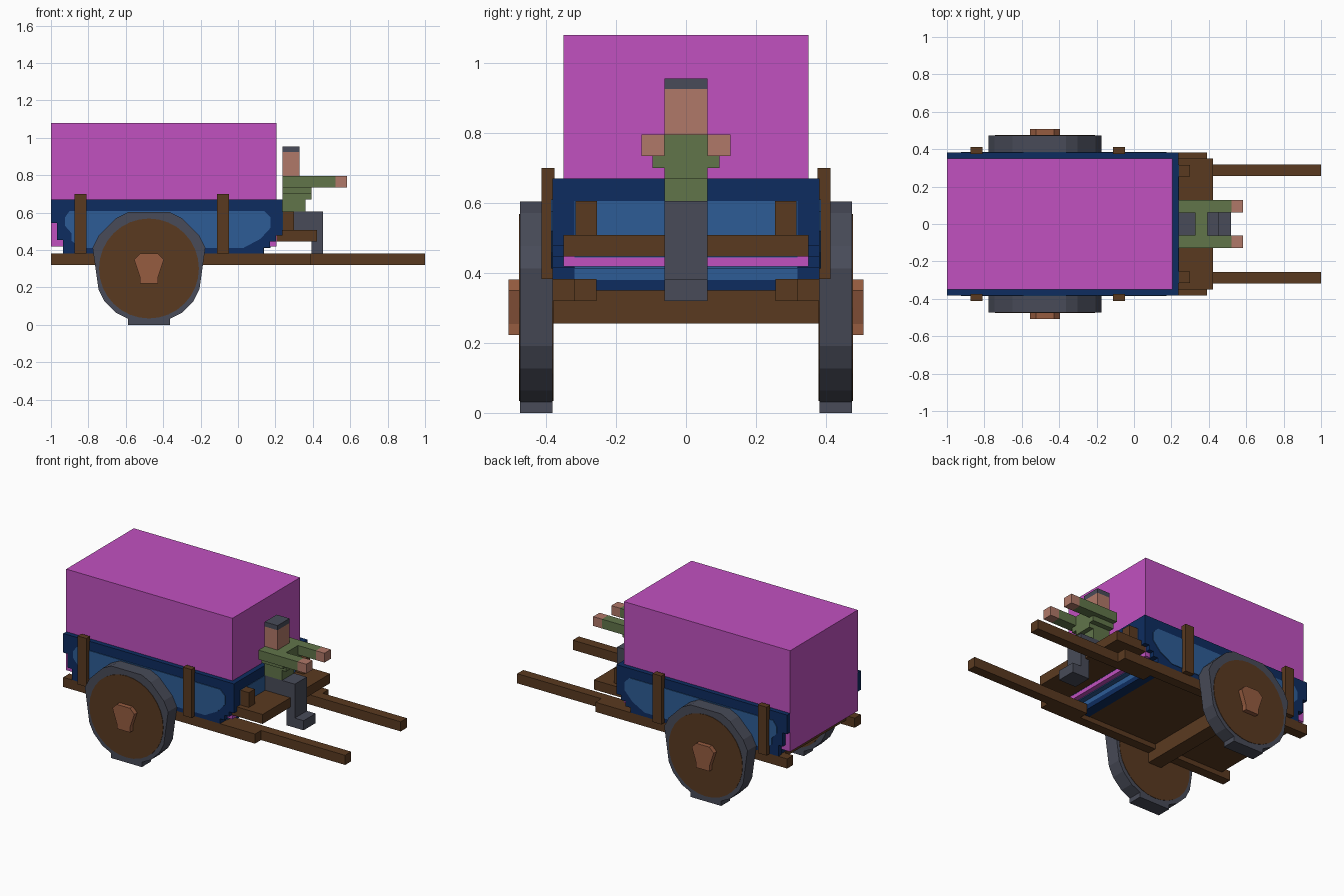
import bpy, bmesh, math

cube = bpy.data.objects.get("Cube")
if cube:
    bpy.data.objects.remove(cube, do_unlink=True)

U = 2 / 63  # grid step shared by the blocky parts


def material(name, r, g, b):
    """Flat colour given as 0-255 screen values, stored linear."""
    def lin(c):
        c /= 255
        return c / 12.92 if c <= 0.04045 else ((c + 0.055) / 1.055) ** 2.4
    col = (lin(r), lin(g), lin(b), 1)
    m = bpy.data.materials.new(name)
    m.use_nodes = True
    m.diffuse_color = col
    m.node_tree.nodes["Principled BSDF"].inputs["Base Color"].default_value = col
    return m


MAGENTA = material("magenta", 193, 81, 192)
BROWN = material("wood brown", 90, 58, 32)
GREY = material("slate grey", 72, 75, 88)
COPPER = material("hub copper", 150, 92, 64)
NAVY = material("navy blue", 13, 44, 96)
BLUE = material("light blue", 45, 92, 150)
GREEN = material("coat green", 97, 117, 74)
SKIN = material("skin", 176, 120, 104)


def finish(name, bm, mat):
    bmesh.ops.recalc_face_normals(bm, faces=bm.faces)
    me = bpy.data.meshes.new(name)
    bm.to_mesh(me)
    bm.free()
    me.materials.append(mat)
    ob = bpy.data.objects.new(name, me)
    bpy.context.collection.objects.link(ob)
    return ob


def mirror_y(ob):
    ob.modifiers.new("Mirror", "MIRROR").use_axis = (False, True, False)
    return ob


def box(name, mat, x, y, z, mirror=False):
    """Box from (low, high) ranges on each axis."""
    bm = bmesh.new()
    bmesh.ops.create_cube(bm, size=1)
    for v in bm.verts:
        v.co = [r[0] + (c + 0.5) * (r[1] - r[0]) for c, r in zip(v.co, (x, y, z))]
    ob = finish(name, bm, mat)
    return mirror_y(ob) if mirror else ob


def slab(name, mat, pts, y0, y1, mirror=True):
    """Side outline (x, z) extruded across y."""
    bm = bmesh.new()
    face = bm.faces.new([bm.verts.new((x, y0, z)) for x, z in pts])
    ext = bmesh.ops.extrude_face_region(bm, geom=[face])
    moved = [e for e in ext["geom"] if isinstance(e, bmesh.types.BMVert)]
    bmesh.ops.translate(bm, verts=moved, vec=(0, y1 - y0, 0))
    ob = finish(name, bm, mat)
    return mirror_y(ob) if mirror else ob


def stepped_disc(cx, cz, half_widths):
    """Blocky circle outline; half_widths go from the middle row to the top row."""
    right = []
    n = len(half_widths) - 1
    for k in range(-n, n + 1):
        w = (half_widths[abs(k)] + 0.5) * U
        for z in (k - 0.5, k + 0.5):
            if len(right) > 1 and abs(right[-1][0] - w) < 1e-6:
                right[-1] = (w, z * U)      # merge straight runs
            else:
                right.append((w, z * U))
    left = [(-x, z) for x, z in reversed(right)]
    return [(cx + x, cz + z) for x, z in right + left]


# Cargo
box("cargo_box", MAGENTA, (-1, 0.205), (-0.35, 0.35), (0.418, 1.08))

# Cart body: stepped side walls, core, painted panels
side = [(-1, 0.67), (-1, 0.545), (-0.968, 0.545), (-0.968, 0.455), (-0.936, 0.455),
        (-0.936, 0.383), (0.137, 0.383), (0.137, 0.415), (0.17, 0.415), (0.17, 0.447),
        (0.203, 0.447), (0.203, 0.478), (0.237, 0.478), (0.237, 0.67)]
slab("side_wall", NAVY, side, 0.349, 0.381)
core = [(-0.93, 0.66), (-0.93, 0.383)] + side[6:13] + [(0.237, 0.67), (0.18, 0.67)]
slab("body_core", NAVY, core, -0.349, 0.349, mirror=False)
panel = [(-0.925, 0.575), (-0.9, 0.61), (0.14, 0.61), (0.175, 0.575), (0.175, 0.52),
         (0.12, 0.46), (0.03, 0.412), (-0.84, 0.412), (-0.89, 0.45), (-0.89, 0.49),
         (-0.925, 0.53)]
slab("side_panel", BLUE, panel, 0.38, 0.385)
steps = [(0.137, 0.383, 0.415), (0.17, 0.415, 0.447), (0.203, 0.447, 0.478), (0.237, 0.478, 0.605)]
for i, (x, z0, z1) in enumerate(steps):
    box(f"front_panel_{i + 1}", BLUE, (x - U, x + 0.003), (-0.318, 0.318), (z0 - 0.003, z1))

# Chassis
box("floor", BROWN, (-0.936, 0.075), (-0.32, 0.32), (0.352, 0.382))
box("front_sill", NAVY, (0.075, 0.14), (-0.32, 0.32), (0.35, 0.383))
box("side_rail", BROWN, (-1, 0.39), (0.318, 0.381), (0.32, 0.383), mirror=True)
box("pull_shaft", BROWN, (0.142, 1), (0.256, 0.319), (0.32, 0.383), mirror=True)
box("axle", BROWN, (-0.524, -0.429), (-0.382, 0.382), (0.255, 0.352))
for name, x in (("rear_post", -0.873), ("front_post", -0.111)):
    box(name, BROWN, (x, x + 2 * U), (0.375, 0.413), (0.383, 0.7), mirror=True)

# Wheels
CX, CZ = -0.476, 9.5 * U
slab("wheel_tyre", GREY, stepped_disc(CX, CZ, [9, 9, 9, 9, 8, 8, 7, 6, 5, 3]), 0.381, 0.474)
rim = [(CX + 0.267 * math.cos(a * math.tau / 32), CZ + 0.267 * math.sin(a * math.tau / 32))
       for a in range(32)]
slab("wheel_disc", BROWN, rim, 0.379, 0.477)
slab("wheel_hub", COPPER, stepped_disc(CX, CZ, [2, 2, 1]), 0.474, 0.507)

# Driver's bench
box("bench_board", BROWN, (0.2, 0.423), (-0.35, 0.35), (0.446, 0.508))
box("bench_block", BROWN, (0.236, 0.3), (0.254, 0.316), (0.447, 0.605), mirror=True)

# Driver
box("thighs", GREY, (0.237, 0.455), (-0.062, 0.062), (0.508, 0.605))
box("shins", GREY, (0.394, 0.455), (-0.062, 0.062), (0.32, 0.51))
box("feet", GREY, (0.394, 0.519), (-0.062, 0.062), (0.32, 0.383))
box("waist", GREEN, (0.237, 0.362), (-0.062, 0.062), (0.605, 0.672))
box("chest", GREEN, (0.237, 0.392), (-0.062, 0.062), (0.67, 0.795))
box("upper_arm", GREEN, (0.237, 0.392), (0.06, 0.096), (0.7, 0.736), mirror=True)
box("sleeve", GREEN, (0.237, 0.521), (0.061, 0.127), (0.734, 0.795), mirror=True)
box("hand", SKIN, (0.521, 0.584), (0.061, 0.127), (0.734, 0.795), mirror=True)
box("head", SKIN, (0.237, 0.33), (-0.062, 0.062), (0.795, 0.925))
box("hair", GREY, (0.237, 0.33), (-0.062, 0.062), (0.925, 0.955))
